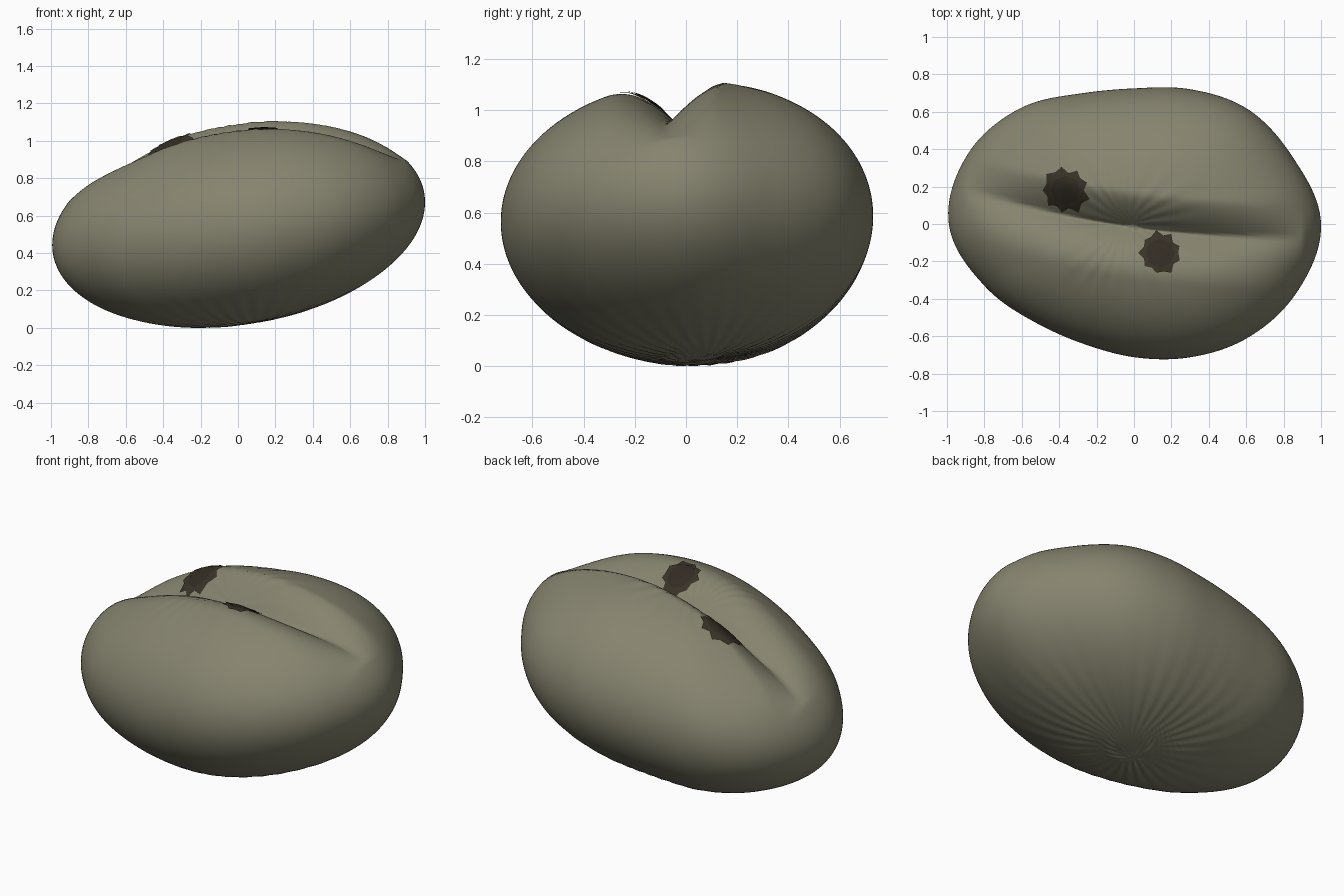
import bpy, bmesh, math, random

if "Cube" in bpy.data.objects:
    bpy.data.objects.remove(bpy.data.objects["Cube"])

random.seed(4)
TAU = 2 * math.pi

# plan outline: radius at 16 even angles, counter-clockwise from +x
OUTLINE = [1.0, .922, .865, .78, .725, .755, .87, .965,
           .99, .865, .745, .695, .712, .772, .86, .945]


def outline_radius(a):
    """Smooth periodic interpolation of the outline."""
    t = (a % TAU) / TAU * 16
    i = int(t)
    f = t - i
    p0, p1, p2, p3 = (OUTLINE[(i + k) % 16] for k in (-1, 0, 1, 2))
    return p1 + .5 * f * (p2 - p0 + f * (2 * p0 - 5 * p1 + 4 * p2 - p3
                                         + f * (3 * (p1 - p2) + p3 - p0)))


def groove(x, y):
    """Depth of the crease that runs along the top."""
    d = y - (-.02 - .14 * x + .09 * x * x)
    depth = .175 * max(0, 1 - (x / .9) ** 2) ** .8
    if d > 0:
        return depth * max(0, 1 - d / .19) ** 1.4
    return depth * max(0, 1 + d / .27) ** 1.9


def wrinkle(x, y, cx, cy, count, amp, reach):
    """Fine folds radiating from a point."""
    r = math.hypot(x - cx, y - cy)
    a = math.atan2(y - cy, x - cx)
    fade = min(1, r / .2) * max(0, 1 - r / reach)
    return amp * fade * math.sin(count * a + 1.5 * math.sin(3 * a))


def height(x, y, s):
    """Surface height at x, y; s runs from -1 (bottom) to 1 (top)."""
    z = .555 + .115 * x + .03 * y * (s + 1) / 2 + .543 * s
    if s > 0:
        z -= .03 * s * math.exp(-((x + .62) / .25) ** 2)
        return z - groove(x, y) + wrinkle(x, y, -.05, .0, 22, .003, .5)
    return z + wrinkle(x, y, .1, .08, 34, .0035, .8)


def top_height(x, y):
    rho = math.hypot(x, y) / outline_radius(math.atan2(y, x))
    return height(x, y, math.sqrt(max(0, 1 - rho * rho)))


def material(name, color):
    m = bpy.data.materials.new(name)
    m.diffuse_color = (*color, 1)
    m.use_nodes = True
    m.node_tree.nodes["Principled BSDF"].inputs["Base Color"].default_value = m.diffuse_color
    return m


def finish(bm, name, mat, smooth):
    bmesh.ops.recalc_face_normals(bm, faces=bm.faces)
    for f in bm.faces:
        f.smooth = smooth
    me = bpy.data.meshes.new(name)
    bm.to_mesh(me)
    bm.free()
    me.materials.append(mat)
    ob = bpy.data.objects.new(name, me)
    bpy.context.collection.objects.link(ob)
    return ob


olive = material("olive_skin", (.24, .23, .158))
brown = material("dark_brown", (.041, .033, .021))
umber = material("deep_umber", (.032, .025, .016))

# seed-shaped body: lofted rings, pole to pole
SEG, RINGS = 200, 100
bm = bmesh.new()
top = bm.verts.new((0, 0, height(0, 0, 1)))
bottom = bm.verts.new((0, 0, height(0, 0, -1)))
rings = []
for i in range(1, RINGS):
    c = math.pi * i / RINGS
    ring = []
    for j in range(SEG):
        a = TAU * j / SEG
        r = outline_radius(a) * math.sin(c)
        x, y = r * math.cos(a), r * math.sin(a)
        ring.append(bm.verts.new((x, y, height(x, y, math.cos(c)))))
    rings.append(ring)
for j in range(SEG):
    k = (j + 1) % SEG
    bm.faces.new((top, rings[0][j], rings[0][k]))
    bm.faces.new((bottom, rings[-1][k], rings[-1][j]))
    for upper, lower in zip(rings, rings[1:]):
        bm.faces.new((upper[j], lower[j], lower[k], upper[k]))
drop = min(v.co.z for v in bm.verts)
for v in bm.verts:
    v.co.z -= drop
finish(bm, "seed_body", olive, True)


def patch(name, cx, cy, radii, lift, mat):
    """Thin plate hugging the top of the body, with the given outline radii."""
    bm = bmesh.new()
    n, steps = len(radii), 6
    mid = bm.verts.new((cx, cy, top_height(cx, cy) - drop + lift))
    loops = []
    for s in range(1, steps + 1):
        loop = []
        for j, r in enumerate(radii):
            a = TAU * j / n
            x = cx + r * s / steps * math.cos(a)
            y = cy + r * s / steps * math.sin(a)
            loop.append(bm.verts.new((x, y, top_height(x, y) - drop + lift)))
        loops.append(loop)
    for j in range(n):
        k = (j + 1) % n
        bm.faces.new((mid, loops[0][j], loops[0][k]))
        for a, b in zip(loops, loops[1:]):
            bm.faces.new((a[j], b[j], b[k], a[k]))
    finish(bm, name, mat, True)


# ragged dark scars on either side of the crease, each with a darker centre
for side, cx, cy, size in (("back", -.365, .18, 1.08), ("front", .14, -.155, .96)):
    ragged = [size * (random.uniform(.11, .13) if j % 2 else random.uniform(.085, .105))
              for j in range(18)]
    patch(side + "_scar", cx, cy, ragged, .008, brown)
    patch(side + "_scar_core", cx, cy, [.078] * 8, .013, umber)
